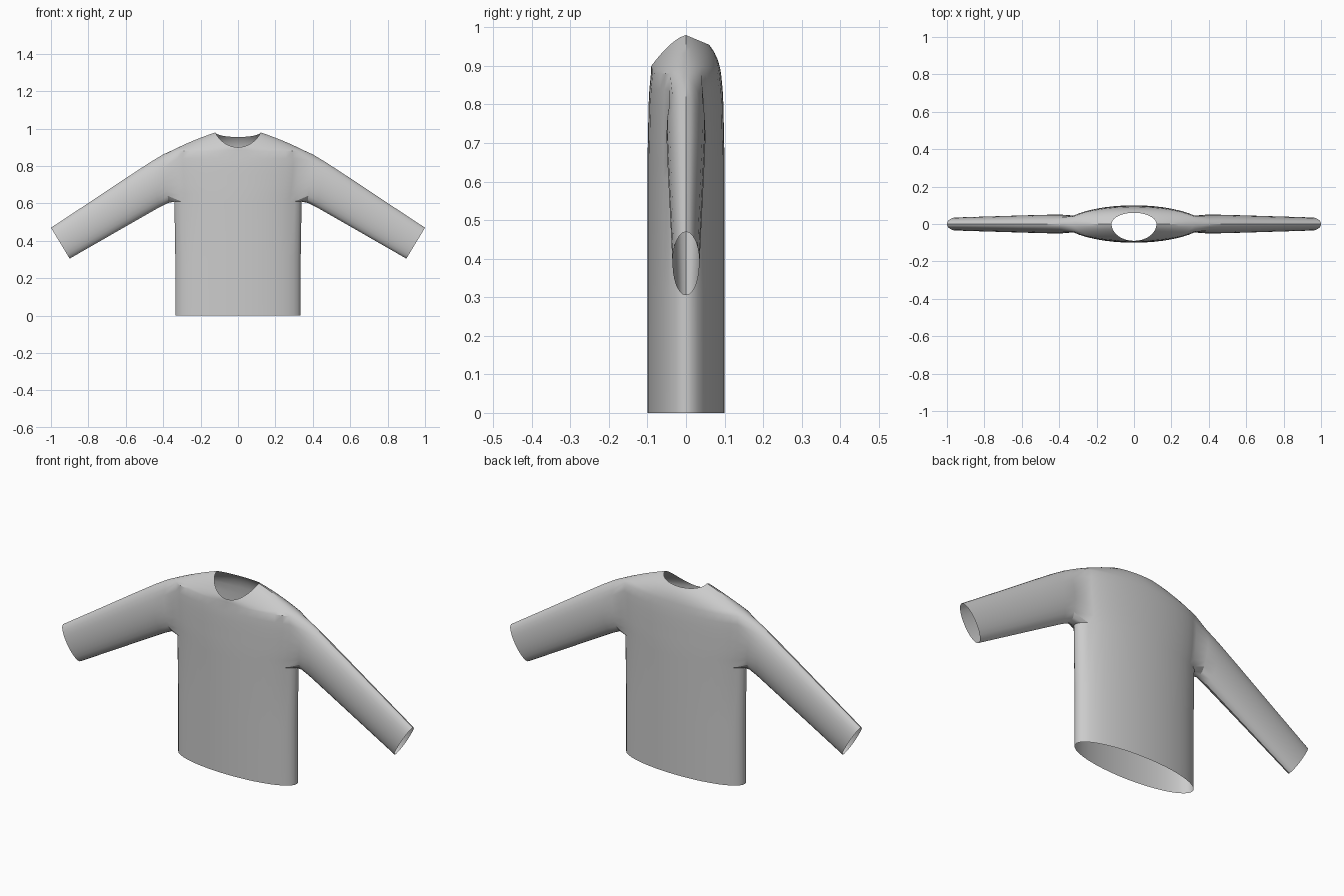
import bpy, bmesh
from math import sin, cos, pi
from mathutils import Vector

cube = bpy.data.objects.get("Cube")
if cube:
    bpy.data.objects.remove(cube, do_unlink=True)

N = 40          # points around the torso
ARM = 3         # half width of the armhole, in torso points

bm = bmesh.new()


def add_ring(points):
    return [bm.verts.new(p) for p in points]


def skin(a, b, skip=()):
    n = len(a)
    for i in range(n):
        if i not in skip:
            j = (i + 1) % n
            bm.faces.new((a[i], a[j], b[j], b[i]))


def oval(width, depth, z):
    return [Vector((width * cos(2 * pi * i / N), depth * sin(2 * pi * i / N), z))
            for i in range(N)]


# Torso tube, with a gap left on each side for the sleeves
levels = [(0, .335, .1), (.3, .335, .1), (.61, .34, .1), (.65, .349, .1),
          (.7, .356, .099), (.75, .361, .098), (.8, .364, .097),
          (.84, .364, .095), (.88, .36, .091)]
rings = [add_ring(oval(w, d, z)) for z, w, d in levels]
FIRST = 2
gap = {(c + k) % N for c in (0, N // 2) for k in range(-ARM, ARM)}
for r in range(len(rings) - 1):
    skin(rings[r], rings[r + 1], gap if r >= FIRST else ())


# Shoulder yoke, curving in to the scooped neckline
def neck_point(i):
    s, c = sin(2 * pi * i / N), cos(2 * pi * i / N)
    if s < 0:
        return Vector((.12 * c, .09 * s, .98 - .08 * abs(s) ** 1.5))
    return Vector((.12 * c, .06 * s, .98 - .025 * s))


lower = [v.co.copy() for v in rings[-1]]
previous = rings[-1]
STEPS = 6
for k in range(1, STEPS + 1):
    t = k / STEPS
    points = []
    for i, a in enumerate(lower):
        b = neck_point(i)
        mid = Vector(((a.x + b.x) / 2, a.y * .8 + b.y * .2, a.z * .4 + b.z * .6))
        points.append(a * (1 - t) ** 2 + mid * 2 * t * (1 - t) + b * t * t)
    ring = add_ring(points)
    skin(previous, ring)
    previous = ring

# Sleeves: top edge, bottom edge and half depth of each section
sections = [((.40, .862), (.372, .603), .05), ((.47, .82), (.42, .58), .05),
            ((.6, .735), (.52, .523), .047), ((.8, .602), (.71, .414), .041),
            ((1, .47), (.9, .305), .035)]
for side, centre in ((1, 0), (-1, N // 2)):
    def at(r, k):
        return rings[r][(centre + k) % N]

    # Armhole edge, running from the top centre all the way round
    top = len(rings) - 1
    hole = [at(top, k) for k in range(0, ARM)]
    hole += [at(r, ARM) for r in range(top, FIRST, -1)]
    hole += [at(FIRST, k) for k in range(ARM, -ARM, -1)]
    hole += [at(r, -ARM) for r in range(FIRST, top)]
    hole += [at(top, k) for k in range(-ARM, 0)]
    previous = hole
    for (tx, tz), (bx, bz), depth in sections:
        points = []
        for i in range(len(hole)):
            a = 2 * pi * i / len(hole)
            f = (1 + cos(a)) / 2
            points.append((side * (bx + (tx - bx) * f), side * depth * sin(a),
                           bz + (tz - bz) * f))
        ring = add_ring(points)
        skin(previous, ring)
        previous = ring

bmesh.ops.recalc_face_normals(bm, faces=bm.faces)
# Make sure the open shell faces outward
bm.faces.ensure_lookup_table()
front = min(bm.faces, key=lambda f: f.calc_center_median().y)
if front.normal.y > 0:
    bmesh.ops.reverse_faces(bm, faces=bm.faces)

mesh = bpy.data.meshes.new("sweater")
bm.to_mesh(mesh)
bm.free()
sweater = bpy.data.objects.new("sweater", mesh)
bpy.context.collection.objects.link(sweater)

# Plain grey cloth
cloth = bpy.data.materials.new("grey cloth")
cloth.use_nodes = True
cloth.diffuse_color = (.6, .6, .6, 1)
cloth.node_tree.nodes["Principled BSDF"].inputs["Base Color"].default_value = (.6, .6, .6, 1)
mesh.materials.append(cloth)

bpy.context.view_layer.objects.active = sweater
sweater.select_set(True)
bpy.ops.object.shade_smooth_by_angle(angle=pi / 6)
